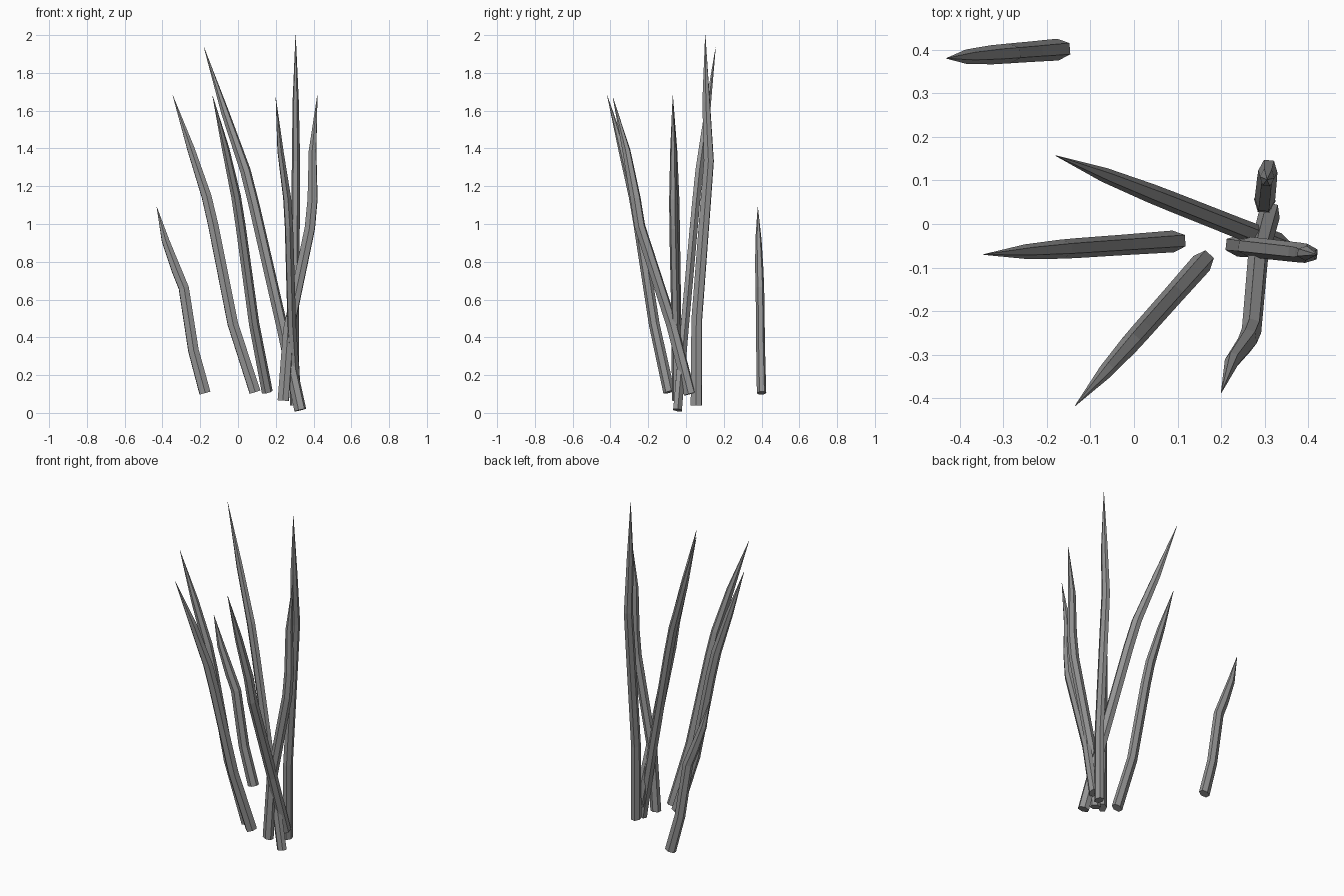
import bpy
import bmesh
from mathutils import Vector

default_cube = bpy.data.objects.get("Cube")
if default_cube:
    bpy.data.objects.remove(default_cube, do_unlink=True)


def make_material(name, colour):
    material = bpy.data.materials.new(name)
    material.use_nodes = True
    material.diffuse_color = colour
    shader = material.node_tree.nodes["Principled BSDF"]
    shader.inputs["Base Color"].default_value = colour
    return material


grey = make_material("stem grey", (0.3, 0.3, 0.3, 1))

# Shared blade shape: height and thickness of each ring along the blade
HEIGHTS = (0, 0.23, 0.565, 0.66, 0.82, 1)
THICKNESS = (1, 0.94, 0.91, 0.88, 0.67, 0.03)

# Six-sided cross-section, flat sides facing the lean (along, across)
SECTION = ((0.029, 0.013), (0, 0.025), (-0.029, 0.013),
           (-0.029, -0.013), (0, -0.025), (0.029, -0.013))


def build_blade(name, base, tip, lean, sway=(0, 0, 0, 0)):
    """Sweep the section from base to tip; lean gives the horizontal
    progress of the inner rings and sway their sideways offset."""
    base, tip = Vector(base), Vector(tip)
    span = tip - base
    flat = Vector((span.x, span.y, 0))
    side = Vector((-flat.y, flat.x, 0)).normalized()
    progress = (0, *lean, 1)
    offsets = (0, *sway, 0)

    # Centre line of the blade
    path = []
    for height, forward, offset in zip(HEIGHTS, progress, offsets):
        point = base + flat * forward + side * offset
        point.z = base.z + span.z * height
        path.append(point)

    # Rings set square to the centre line
    mesh = bmesh.new()
    rings = []
    last = len(path) - 1
    for i, (point, size) in enumerate(zip(path, THICKNESS)):
        tangent = (path[min(i + 1, last)] - path[max(i - 1, 0)]).normalized()
        along = side.cross(tangent).normalized()
        across = tangent.cross(along)
        rings.append([mesh.verts.new(point + (along * u + across * v) * size)
                      for u, v in SECTION])

    # Side faces and end caps
    for lower, upper in zip(rings, rings[1:]):
        for k in range(len(SECTION)):
            n = (k + 1) % len(SECTION)
            mesh.faces.new((lower[k], lower[n], upper[n], upper[k]))
    mesh.faces.new(rings[0][::-1])
    mesh.faces.new(rings[-1])
    bmesh.ops.recalc_face_normals(mesh, faces=mesh.faces)

    data = bpy.data.meshes.new(name)
    mesh.to_mesh(data)
    mesh.free()
    data.materials.append(grey)
    blade = bpy.data.objects.new(name, data)
    bpy.context.scene.collection.objects.link(blade)
    return blade


# The clump of blades
build_blade("short_outlying_blade", (-0.175, 0.4, 0.105), (-0.43, 0.38, 1.09),
            (0.24, 0.44, 0.59, 0.82))
build_blade("long_leaning_blade", (0.33, -0.045, 0.015), (-0.18, 0.157, 1.935),
            (0.19, 0.48, 0.57, 0.78))
build_blade("right_leaning_blade", (0.09, -0.04, 0.11), (-0.345, -0.07, 1.68),
            (0.27, 0.51, 0.59, 0.78))
build_blade("front_right_blade", (0.155, -0.09, 0.11), (-0.135, -0.417, 1.68),
            (0.24, 0.49, 0.57, 0.76))
build_blade("tall_upright_blade", (0.3, 0.055, 0.04), (0.305, 0.102, 2),
            (0.04, 1.1, 1.4, 1.1))
build_blade("front_leaning_blade", (0.31, 0.02, 0.1), (0.2, -0.387, 1.67),
            (0.23, 0.63, 0.69, 0.82), (0, 0.03, 0.027, 0.005))
build_blade("left_leaning_blade", (0.24, -0.05, 0.065), (0.42, -0.07, 1.68),
            (0.15, 0.78, 0.86, 0.86))
